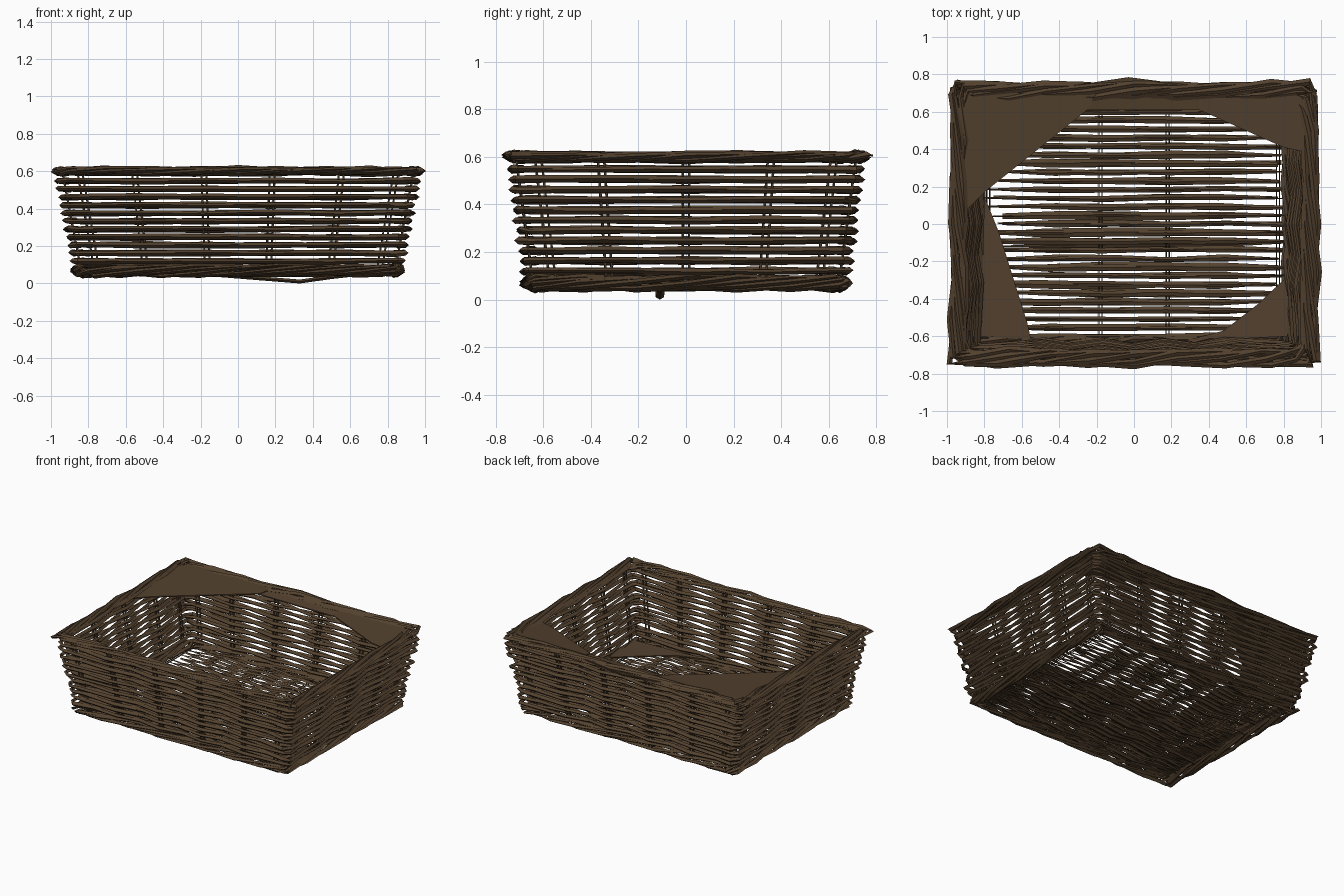
import bpy, bmesh, math, random
from mathutils import Vector

if "Cube" in bpy.data.objects:
    bpy.data.objects.remove(bpy.data.objects["Cube"])

random.seed(4)
wicker = bpy.data.materials.new("dark brown wicker")
wicker.diffuse_color = (0.085, 0.052, 0.027, 1)
wicker.use_nodes = True
wicker.node_tree.nodes["Principled BSDF"].inputs["Base Color"].default_value = wicker.diffuse_color


def rnd(r):
    return random.uniform(-r, r)


def half(z):
    """Half length and half depth of the flared basket at height z."""
    t = (z - 0.05) / 0.55
    return 0.835 + 0.105 * t, 0.64 + 0.075 * t


def perimeter(us, vs, deep=0.07):
    """Unit rectangle with chamfered corners; each point is (x, y, is_corner)."""
    def cut():
        return 1 - random.uniform(0.015, deep)
    p = [(-cut(), -1, True)] + [(u, -1, False) for u in us]
    p += [(cut(), -1, True), (1, -cut(), True)] + [(1, v, False) for v in vs]
    p += [(1, cut(), True), (cut(), 1, True)] + [(-u, 1, False) for u in us]
    p += [(-cut(), 1, True), (-1, cut(), True)] + [(-1, -v, False) for v in vs]
    return p + [(-1, -cut(), True)]


def at(u, v, z, off=0.0):
    a, b = half(z)
    return Vector((u * (a + off), v * (b + off), z))


def strand(bm, path, wide, tall, closed=False, sides=4, ends=(1, 1)):
    """Low-poly withy swept along a path; ends scales its first and last ring."""
    n, rings = len(path), []
    for i, p in enumerate(path):
        prev = path[i - 1] if closed or i else p
        nxt = path[(i + 1) % n] if closed or i < n - 1 else p
        t = (nxt - prev).normalized()
        up = Vector((0, 0, 1)) if abs(t.z) < 0.8 else Vector((0.6, 0.8, 0))
        side = t.cross(up).normalized()
        up = side.cross(t)
        k = random.uniform(0.75, 1.25)
        if not closed and i in (0, n - 1):
            k = ends[0] if i == 0 else ends[1]
        rings.append([bm.verts.new(p + k * (side * wide * math.cos(j * math.tau / sides)
                                            + up * tall * math.sin(j * math.tau / sides)))
                      for j in range(sides)])
    for i in range(n if closed else n - 1):
        r, s = rings[i], rings[(i + 1) % n]
        for j in range(sides):
            k = (j + 1) % sides
            bm.faces.new((r[j], r[k], s[k], s[j]))
    if not closed:
        bm.faces.new(rings[0])
        bm.faces.new(rings[-1][::-1])


def finish(bm, name):
    bmesh.ops.recalc_face_normals(bm, faces=bm.faces[:])
    me = bpy.data.meshes.new(name)
    bm.to_mesh(me)
    bm.free()
    me.materials.append(wicker)
    ob = bpy.data.objects.new(name, me)
    bpy.context.collection.objects.link(ob)


STAKE_U = [-0.9, -0.59, -0.195, 0.195, 0.59, 0.9]
STAKE_V = [-0.87, -0.5, 0, 0.5, 0.87]

# Woven wall rows: two withies each, crossing between the stakes
bm = bmesh.new()
for row in range(11):
    z = 0.12 + row * 0.0428
    for pair in (0, 1):
        path, k = [], row + pair
        for u, v, corner in perimeter(STAKE_U[1:-1], STAKE_V[1:-1], 0.06):
            if corner:
                off = 0.028 * (1 - pair) + rnd(0.012)
            else:
                off = 0.025 if k % 2 else -0.025
                k += 1
            path.append(at(u, v, z + rnd(0.005), off))
        strand(bm, path, 0.016, 0.0135, closed=True)
finish(bm, "wall_weave")

# Paired upright stakes
bm = bmesh.new()
sides = [(u, s, 1, 0) for u in STAKE_U for s in (-1, 1)]
sides += [(s, v, 0, 1) for v in STAKE_V for s in (-1, 1)]
for u, v, dx, dy in sides:
    for d in (-0.013, 0.013):
        strand(bm, [at(u, v, z) + Vector((d * dx, d * dy, 0)) for z in (0.06, 0.33, 0.6)],
               0.0065, 0.0065)
finish(bm, "wall_stakes")


# Twisted rim and foot bands
def band(name, z, out, rise, count, thick):
    bm = bmesh.new()
    us = [-0.75 + 0.25 * i for i in range(7)]
    vs = [-0.67 + 0.335 * i for i in range(5)]
    for s in range(count):
        path = []
        for i, (u, v, corner) in enumerate(perimeter(us, vs, 0.09)):
            ang = math.tau * (s / count + i * 5 / 32)
            o = out * math.cos(ang) + rnd(0.012)
            h = rise * math.sin(ang) + rnd(0.006)
            path.append(at(u, v, z, o) + Vector((0, 0, h)))
        strand(bm, path, thick, thick * 0.65, closed=True)
    finish(bm, name)


band("top_rim", 0.6, 0.036, 0.015, 7, 0.017)
band("foot_band", 0.07, 0.032, 0.026, 7, 0.017)

# Floor slats: uneven pairs crossing over and under the floor ribs
bm = bmesh.new()
for i in range(27):
    y = -0.6 + i * 1.2 / 26
    for pair in (0, 1):
        x0, x1 = -0.82 + random.random() * 0.12, 0.82 - random.random() * 0.06
        path = []
        for j in range(6):
            lift = 0.016 if (i + j + pair) % 2 else -0.016
            path.append(Vector((x0 + (x1 - x0) * j / 5, y + rnd(0.006), 0.068 + lift)))
        strand(bm, path, random.uniform(0.01, 0.021), 0.009,
               ends=random.choice([(0.2, 0.7), (0.7, 0.2), (0.3, 0.3)]))
finish(bm, "floor_slats")

# One loose slat hanging down to the ground
bm = bmesh.new()
strand(bm, [Vector(p) for p in ((-0.7, -0.12, 0.06), (-0.1, -0.11, 0.045), (0.33, -0.11, 0.012),
                                (0.5, -0.105, 0.035), (0.8, -0.1, 0.06))],
       0.016, 0.0098, ends=(0.3, 0.3))
low = min(v.co.z for v in bm.verts)
for v in bm.verts:
    if v.co.z < 0.03:
        v.co.z -= low
finish(bm, "loose_slat")

# Floor ribs
bm = bmesh.new()
for x in (-0.78, -0.18, 0.18, 0.77):
    for d in (-0.008, 0.008):
        strand(bm, [Vector((x + d, y, 0.068)) for y in (-0.64, 0, 0.64)], 0.003, 0.005)
finish(bm, "floor_ribs")


# Flat broad pieces of withy bridging the corners
def plate(name, pts, thick=0.008):
    bm = bmesh.new()
    face = bm.faces.new([bm.verts.new(p) for p in pts])
    ext = bmesh.ops.extrude_face_region(bm, geom=[face])
    for g in ext["geom"]:
        if isinstance(g, bmesh.types.BMVert):
            g.co.z -= thick
    finish(bm, name)


plate("rim_corner_back_left", [(-0.88, 0.70, 0.615), (-0.94, 0.62, 0.615), (-0.93, 0.04, 0.595),
                               (-0.80, 0.17, 0.595), (-0.25, 0.61, 0.595), (-0.20, 0.70, 0.615)])
plate("rim_corner_back_right", [(0.35, 0.61, 0.595), (0.80, 0.41, 0.59), (0.93, 0.38, 0.595),
                                (0.985, 0.62, 0.61), (0.85, 0.70, 0.615), (0.35, 0.70, 0.61)])
plate("rim_back_strip", [(-0.27, 0.61, 0.59), (0.37, 0.61, 0.59), (0.40, 0.73, 0.615),
                         (-0.03, 0.785, 0.61), (-0.40, 0.73, 0.615)])
plate("floor_corner_front_left", [(-0.82, -0.60, 0.10), (-0.55, -0.62, 0.095),
                                  (-0.57, -0.53, 0.095), (-0.72, -0.05, 0.105), (-0.80, 0.15, 0.10)])
plate("floor_corner_front_right", [(0.82, -0.60, 0.10), (0.82, -0.28, 0.10), (0.66, -0.43, 0.095),
                                   (0.48, -0.57, 0.095), (0.25, -0.63, 0.10)])
